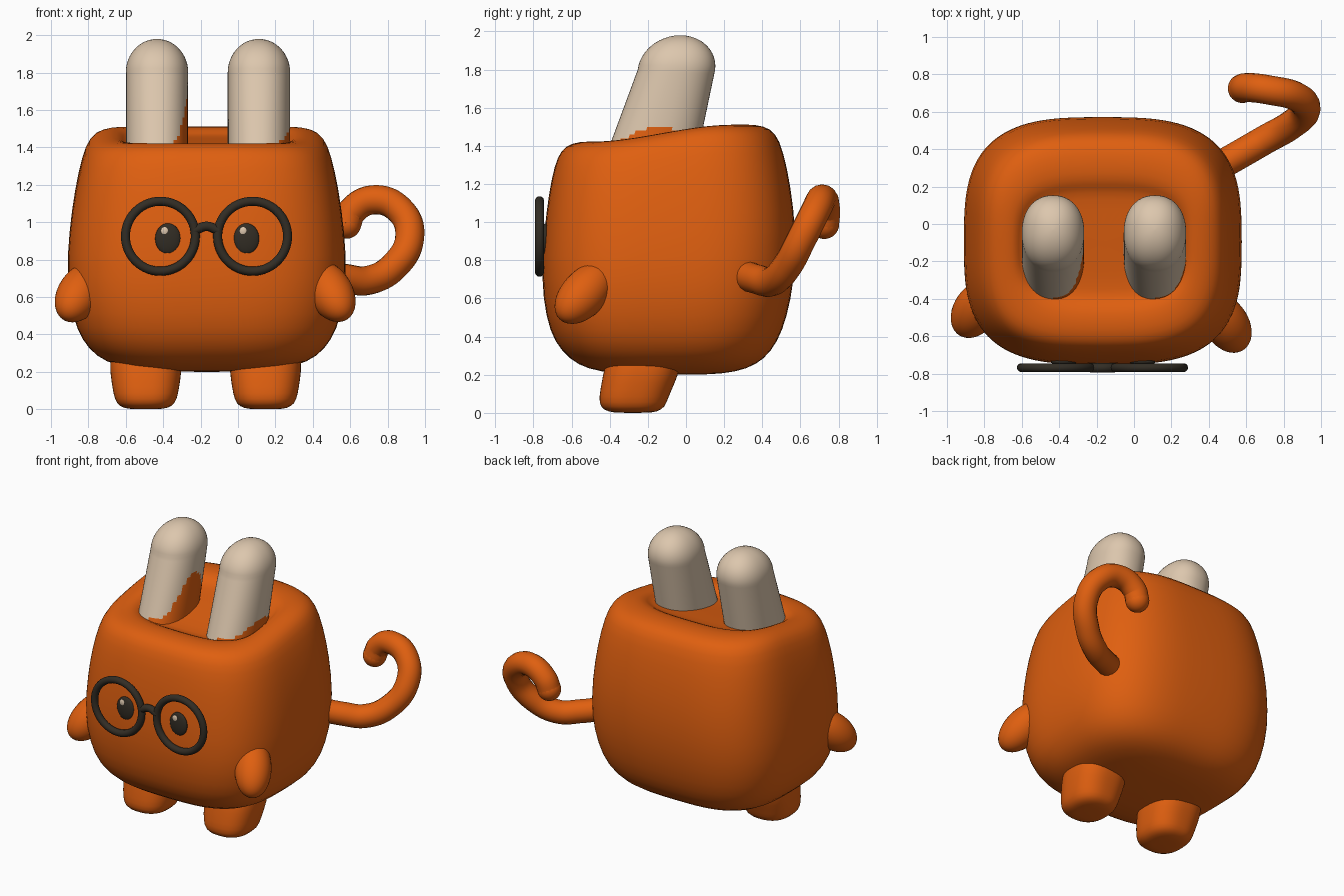
import bpy, math
from mathutils import Vector

if "Cube" in bpy.data.objects:
    bpy.data.objects.remove(bpy.data.objects["Cube"])


def material(name, rgb):
    m = bpy.data.materials.new(name)
    m.use_nodes = True
    m.diffuse_color = (*rgb, 1)
    m.node_tree.nodes["Principled BSDF"].inputs["Base Color"].default_value = (*rgb, 1)
    return m


ORANGE = material("orange", (0.74, 0.115, 0.005))
CREAM = material("cream", (0.72, 0.57, 0.42))
DARK = material("dark_brown", (0.032, 0.026, 0.018))


def loft(name, rows, mat, n=2.0, count=48, subsurf=0, bend=None):
    """Skin superellipse rings (z, centre x, centre y, half x, half y) and cap both ends."""
    verts, faces = [], []
    for z, cx, cy, hx, hy in rows:
        for i in range(count):
            a = math.tau * i / count
            c, s = math.cos(a), math.sin(a)
            p = Vector((cx + hx * math.copysign(abs(c) ** (2 / n), c),
                        cy + hy * math.copysign(abs(s) ** (2 / n), s), z))
            verts.append(bend(p) if bend else p)
    for r in range(len(rows) - 1):
        for i in range(count):
            j = (i + 1) % count
            a, b = r * count, (r + 1) * count
            faces.append((a + i, a + j, b + j, b + i))
    faces.append(tuple(reversed(range(count))))
    faces.append(tuple(range(len(verts) - count, len(verts))))
    me = bpy.data.meshes.new(name)
    me.from_pydata(verts, [], faces)
    me.materials.append(mat)
    me.shade_smooth()
    ob = bpy.data.objects.new(name, me)
    bpy.context.collection.objects.link(ob)
    if subsurf:
        mod = ob.modifiers.new("smooth", "SUBSURF")
        mod.levels = mod.render_levels = subsurf
    return ob


def ball(name, loc, scale, mat):
    bpy.ops.mesh.primitive_uv_sphere_add(segments=32, ring_count=16, radius=1, location=loc)
    ob = bpy.context.object
    ob.name, ob.scale = name, scale
    ob.data.materials.append(mat)
    ob.data.shade_smooth()
    return ob


def tube(name, points, radius, mat):
    cu = bpy.data.curves.new(name, "CURVE")
    cu.dimensions = "3D"
    cu.bevel_depth, cu.bevel_resolution, cu.resolution_u = radius, 6, 10
    cu.use_fill_caps = True
    sp = cu.splines.new("BEZIER")
    sp.bezier_points.add(len(points) - 1)
    for bp, p in zip(sp.bezier_points, points):
        bp.co = p
        bp.handle_left_type = bp.handle_right_type = "AUTO"
    cu.materials.append(mat)
    ob = bpy.data.objects.new(name, cu)
    bpy.context.collection.objects.link(ob)
    bpy.ops.object.select_all(action="DESELECT")
    ob.select_set(True)
    bpy.context.view_layer.objects.active = ob
    bpy.ops.object.convert(target="MESH")
    bpy.context.object.data.shade_smooth()


def raise_back(p):
    """Lift the rear of the body's top."""
    t = min(max((p.y + 0.5) / 0.75, 0), 1)
    p.z += 0.09 * t * t * (3 - 2 * t) * min(max((p.z - 1.0) / 0.35, 0), 1)
    return p


# Body: height, half width, front, back; the last rows form the hollow in the top
BODY_X = -0.167
profile = [
    (0.20, 0.12, -0.20, 0.05), (0.205, 0.31, -0.37, 0.20), (0.23, 0.48, -0.52, 0.32),
    (0.28, 0.59, -0.61, 0.41), (0.37, 0.67, -0.69, 0.48), (0.50, 0.72, -0.735, 0.53),
    (0.70, 0.752, -0.76, 0.57), (0.95, 0.737, -0.745, 0.578), (1.15, 0.707, -0.72, 0.55),
    (1.30, 0.668, -0.69, 0.51), (1.38, 0.63, -0.655, 0.47), (1.415, 0.575, -0.60, 0.41),
    (1.425, 0.51, -0.52, 0.32), (1.415, 0.46, -0.45, 0.23), (1.385, 0.44, -0.41, 0.19),
    (1.37, 0.40, -0.37, 0.15), (1.37, 0.15, -0.20, 0.0)]
loft("body", [(z, BODY_X, (f + b) / 2, hx, (b - f) / 2) for z, hx, f, b in profile],
     ORANGE, n=3.1, count=56, subsurf=1, bend=raise_back)

# Ears: leaning columns with domed tops, orange tint at the foot of the left-facing side
for side, cx, peak in (("right", -0.433, 0.24), ("left", 0.112, 0.06)):
    rows = []
    for i in range(26):
        z = 1.3 + 0.02 * i
        rows.append((z, cx, -0.05 - 0.29 * (1.8 - z), 0.167, 0.203 + 0.08 * (1.8 - z)))
    for i in range(1, 13):
        a = math.radians(7.4 * i)
        rows.append((1.8 + 0.18 * math.sin(a), cx, -0.05 + 0.02 * math.sin(a),
                     0.167 * math.cos(a), 0.203 * math.cos(a)))
    ear = loft(side + "_ear", rows, CREAM, n=2.2)
    ear.data.materials.append(ORANGE)
    for f in ear.data.polygons:
        u = (f.center.x - cx) / 0.167
        v = (f.center.y + 0.14) / 0.22
        if u > 0 and f.center.z < 1.41 + 0.03 * u + peak * u * u * max(0, 1 - v * v):
            f.material_index = 1

# Legs
for side, cx in (("right", -0.493), ("left", 0.147)):
    loft(side + "_leg", [
        (0.0, cx, -0.28, 0.06, 0.07), (0.005, cx, -0.28, 0.12, 0.13),
        (0.03, cx, -0.28, 0.157, 0.17), (0.08, cx, -0.275, 0.173, 0.182),
        (0.16, cx, -0.25, 0.185, 0.192), (0.23, cx, -0.23, 0.194, 0.2),
        (0.40, cx, -0.20, 0.18, 0.18)], ORANGE, n=2.5, subsurf=1)

# Arms: tapered capsules running from the shoulder to the hand
for side, top, hand in (("left", (0.45, -0.465, 0.70), (0.52, -0.575, 0.582)),
                        ("right", (-0.80, -0.39, 0.69), (-0.87, -0.495, 0.58))):
    top, hand = Vector(top), Vector(hand)
    length, r0, r1 = (hand - top).length, 0.108, 0.131
    rows = []
    for i in range(25):
        a = math.radians(-87 + 174 * i / 24)
        k = 0.5 + 0.5 * math.sin(a)
        r = r0 + (r1 - r0) * k
        rows.append((length * k + r * math.sin(a), 0, 0, r * math.cos(a), r * math.cos(a)))
    arm = loft(side + "_arm", rows, ORANGE, count=32)
    arm.location = top
    arm.rotation_mode = "QUATERNION"
    arm.rotation_quaternion = (hand - top).to_track_quat("Z", "Y")

# Curled tail with a round tip
tail = [(0.42, 0.29, 0.73), (0.57, 0.375, 0.70), (0.70, 0.45, 0.69), (0.84, 0.53, 0.77),
        (0.918, 0.61, 0.92), (0.87, 0.68, 1.06), (0.73, 0.715, 1.12),
        (0.61, 0.73, 1.06), (0.58, 0.725, 0.99)]
tube("tail", tail, 0.078, ORANGE)
ball("tail_tip", tail[-1], (0.078,) * 3, ORANGE)

# Round glasses
for side, cx in (("right", -0.415), ("left", 0.078)):
    bpy.ops.mesh.primitive_torus_add(location=(cx, -0.768, 0.925), rotation=(math.pi / 2, 0, 0),
                                     major_radius=0.187, minor_radius=0.024,
                                     major_segments=56, minor_segments=14)
    rim = bpy.context.object
    rim.name = side + "_glasses_rim"
    rim.data.materials.append(DARK)
    rim.data.shade_smooth()
tube("glasses_bridge", [(-0.235, -0.768, 0.955), (-0.168, -0.768, 0.978), (-0.102, -0.768, 0.955)],
     0.025, DARK)

# Eyes with highlights
for side, cx in (("right", -0.375), ("left", 0.045)):
    ball(side + "_eye", (cx, -0.738, 0.912), (0.068, 0.022, 0.082), DARK)
    ball(side + "_eye_highlight", (cx - 0.017, -0.753, 0.953), (0.02, 0.008, 0.022), CREAM)
